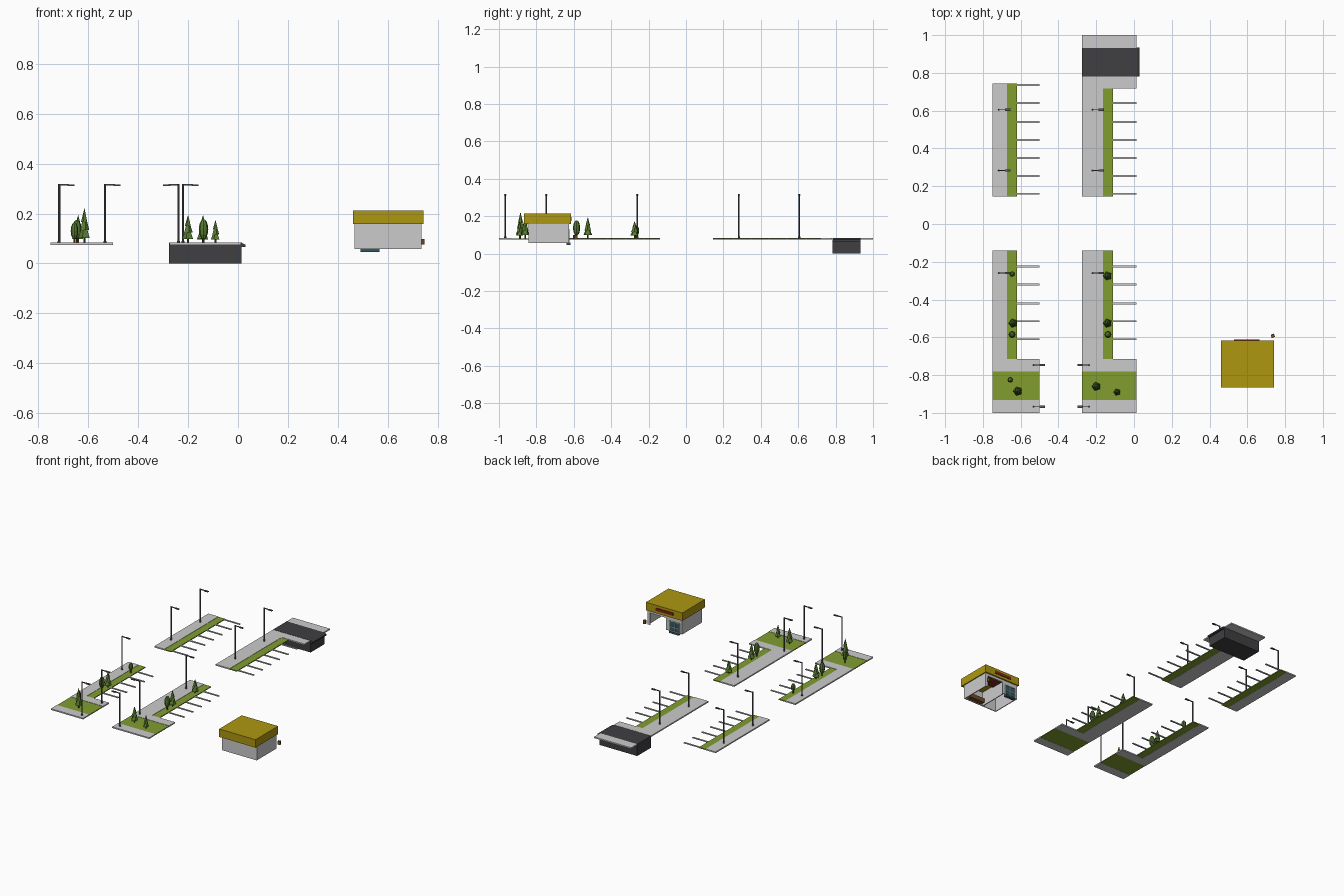
import bpy, bmesh, math
from mathutils import Matrix, Vector

if "Cube" in bpy.data.objects:
    bpy.data.objects.remove(bpy.data.objects["Cube"])


def material(name, rgb):
    m = bpy.data.materials.new(name)
    m.diffuse_color = (*rgb, 1)
    m.use_nodes = True
    m.node_tree.nodes["Principled BSDF"].inputs["Base Color"].default_value = m.diffuse_color
    return m


GREEN = material("grass", (0.22, 0.34, 0.03))
LEAF = material("foliage", (0.10, 0.20, 0.03))
TRUNK = material("bark", (0.12, 0.06, 0.02))
DARK = material("asphalt", (0.05, 0.05, 0.055))
METAL = material("lamp_metal", (0.10, 0.10, 0.11))
YELLOW = material("yellow", (0.42, 0.31, 0.005))
GLASS = material("teal_glass", (0.03, 0.10, 0.13))
RED = material("dark_red", (0.22, 0.02, 0.01))
BROWN = material("brown", (0.16, 0.07, 0.02))


def finish(name, bm, *mats):
    bmesh.ops.recalc_face_normals(bm, faces=bm.faces)
    me = bpy.data.meshes.new(name)
    bm.to_mesh(me)
    bm.free()
    for m in mats:
        if m:
            me.materials.append(m)
    ob = bpy.data.objects.new(name, me)
    bpy.context.collection.objects.link(ob)
    return ob


def add_box(bm, x, y, z):
    mat = Matrix.Translation(((x[0] + x[1]) / 2, (y[0] + y[1]) / 2, (z[0] + z[1]) / 2))
    mat = mat @ Matrix.Diagonal((abs(x[1] - x[0]), abs(y[1] - y[0]), abs(z[1] - z[0]), 1))
    bmesh.ops.create_cube(bm, size=1, matrix=mat)


def boxes(name, parts, mat=None):
    bm = bmesh.new()
    for p in parts:
        add_box(bm, *p)
    return finish(name, bm, mat)


def extrude(name, outline, z0, z1, mat=None, axis="z"):
    # axis "y" takes (x, z) outlines and extrudes along y
    pos = (lambda a, b: (a, b, z0)) if axis == "z" else (lambda a, b: (a, z0, b))
    bm = bmesh.new()
    f = bm.faces.new([bm.verts.new(pos(a, b)) for a, b in outline])
    r = bmesh.ops.extrude_face_region(bm, geom=[f])
    shift = Vector((0, 0, z1 - z0)) if axis == "z" else Vector((0, z1 - z0, 0))
    bmesh.ops.translate(bm, vec=shift, verts=[v for v in r["geom"] if isinstance(v, bmesh.types.BMVert)])
    return finish(name, bm, mat)


def add_cone(bm, c, r1, r2, z0, z1, n, turn=0.0, slot=0):
    mat = Matrix.Translation((c[0], c[1], (z0 + z1) / 2)) @ Matrix.Rotation(turn, 4, "Z")
    r = bmesh.ops.create_cone(bm, cap_ends=True, segments=n, radius1=r1, radius2=r2,
                              depth=z1 - z0, matrix=mat)
    for f in {f for v in r["verts"] for f in v.link_faces}:
        f.material_index = slot


# --- pavements, grass strips and parking lines ---
PZ, GZ = (0.074, 0.083), (0.075, 0.081)


def island(tag, x0, x1, x2, x3, s, start, end, head, lines):
    # x0..x1 walk, x1..x2 grass, x2..x3 bays; s is the y direction
    a, b = s * start, s * end
    if head:
        extrude(tag + "_walk", [(x0, a), (x1, a), (x1, b), (x3, b), (x3, s * 0.78), (x0, s * 0.78)], *PZ)
        boxes(tag + "_end_walk", [((x0, x3), (s * 0.933, s * 1.0), PZ)])
    else:
        boxes(tag + "_walk", [((x0, x1), (a, b), PZ)])
    boxes(tag + "_grass_strip", [((x1, x2), (a, b), GZ)], GREEN)
    boxes(tag + "_bay_lines", [((x2, x3), (s * y - 0.005, s * y + 0.005), (0.075, 0.081)) for y in lines])
    if head and s < 0:
        boxes(tag + "_lawn", [((x0, x3), (-0.933, -0.78), GZ)], GREEN)


BACK = (0.16, 0.255, 0.35, 0.445, 0.54, 0.64)
FRONT = (0.225, 0.32, 0.42, 0.515, 0.61)
LEFT, MID = (-0.75, -0.672, -0.62, -0.5), (-0.275, -0.165, -0.11, 0.012)
island("back_left", *LEFT, 1, 0.145, 0.743, False, BACK + (0.735,))
island("back_middle", *MID, 1, 0.145, 0.718, True, BACK)
island("front_left", *LEFT, -1, 0.14, 0.714, True, FRONT)
island("front_middle", *MID, -1, 0.14, 0.714, True, FRONT)

# --- dark sunken block with its small lip ---
extrude("dark_block", [(-0.276, 0), (0.015, 0), (0.015, 0.065), (0.03, 0.065), (0.03, 0.075),
                       (0.015, 0.083), (-0.276, 0.083)], 0.782, 0.934, DARK, "y")


# --- street lamps ---
def lamp(i, x, y, d):
    bm = bmesh.new()
    add_cone(bm, (x, y), 0.006, 0.006, 0.08, 0.09, 8)
    add_cone(bm, (x, y), 0.0042, 0.0042, 0.08, 0.318, 8)
    add_box(bm, (x, x + d * 0.04), (y - 0.002, y + 0.002), (0.312, 0.318))
    add_box(bm, (x + d * 0.033, x + d * 0.062), (y - 0.006, y + 0.006), (0.311, 0.317))
    finish(f"street_lamp_{i}", bm, METAL)


LAMPS = [(x, y, 1) for x in (-0.716, -0.22) for y in (0.605, 0.283, -0.26)]
LAMPS += [(x, y, d) for x, d in ((-0.532, 1), (-0.238, -1)) for y in (-0.747, -0.967)]
for i, l in enumerate(LAMPS):
    lamp(i, *l)


# --- trees ---
def conifer(i, x, y, top, r):
    bm = bmesh.new()
    h = top - 0.08
    add_cone(bm, (x, y), 0.004, 0.004, 0.08, 0.08 + h * 0.25, 6, 0, 1)
    for k, (b, t, s) in enumerate(((0.16, 0.6, 1), (0.38, 0.8, 0.78), (0.6, 1, 0.55))):
        add_cone(bm, (x, y), r * s, 0 if k == 2 else r * s * 0.2, 0.08 + h * b, 0.08 + h * t, 5, 0.3 + k * 0.6)
    finish(f"conifer_{i}", bm, LEAF, TRUNK)


def round_tree(i, x, y, top, r):
    bm = bmesh.new()
    add_cone(bm, (x, y), 0.004, 0.004, 0.08, 0.105, 6, 0, 1)
    z0 = 0.096
    mat = Matrix.Translation((x, y, (top + z0) / 2)) @ Matrix.Diagonal((r, r, (top - z0) / 2, 1))
    bmesh.ops.create_uvsphere(bm, u_segments=8, v_segments=6, radius=1, matrix=mat)
    finish(f"round_tree_{i}", bm, LEAF, TRUNK)


for i, t in enumerate([(-0.64, -0.525, 0.195, 0.024), (-0.615, -0.885, 0.222, 0.025),
                       (-0.14, -0.275, 0.175, 0.024), (-0.14, -0.525, 0.195, 0.024),
                       (-0.2, -0.86, 0.195, 0.024), (-0.09, -0.89, 0.175, 0.019)]):
    conifer(i, *t)
for i, t in enumerate([(-0.645, -0.265, 0.15, 0.015), (-0.645, -0.585, 0.175, 0.019),
                       (-0.655, -0.825, 0.165, 0.015), (-0.138, -0.585, 0.178, 0.019)]):
    round_tree(i, *t)

# --- workshop: walls without a floor, open bay facing the back ---
X, Y, Z = (0.467, 0.735), (-0.842, -0.625), (0.057, 0.16)
T = 0.006
boxes("shop_walls", [
    ((X[0], X[0] + T), Y, Z), ((X[1] - T, X[1]), Y, Z),
    ((X[0] + T, X[1] - T), (Y[0], Y[0] + T), Z),
    ((0.578, 0.584), (Y[0] + T, Y[1] - T), Z)])
extrude("shop_facade", [(0.473, 0.057), (0.486, 0.057), (0.486, 0.13), (0.568, 0.13), (0.568, 0.057),
                        (0.592, 0.057), (0.592, 0.14), (0.715, 0.14), (0.715, 0.057),
                        (0.729, 0.057), (0.729, 0.16), (0.473, 0.16)], Y[1] - T, Y[1], None, "y")
boxes("shop_roof", [((0.46, 0.742), (-0.866, -0.616), (0.157, 0.213))], YELLOW)
boxes("shop_sign_panel", [((0.53, 0.665), (-0.616, -0.612), (0.175, 0.195))], RED)

# glazed entrance and teal step
boxes("entrance_glass", [((0.486, 0.568), (-0.63, -0.627), (0.057, 0.13))], GLASS)
boxes("entrance_frame", [((a - 0.002, a + 0.002), (-0.631, -0.622), (0.057, 0.13)) for a in (0.487, 0.527, 0.567)]
      + [((0.486, 0.568), (-0.631, -0.622), (a, a + 0.004)) for a in (0.057, 0.085, 0.126)])
boxes("entrance_step", [((0.49, 0.566), (-0.64, -0.618), (0.045, 0.058))], GLASS)

# raised bay shutter and a bench inside
boxes("bay_shutter", [((0.592, 0.715), (-0.72, -0.632), (0.141, 0.147))], RED)
boxes("bay_bench", [((0.6, 0.715), (-0.834, -0.80), (0.06, 0.09))], BROWN)

# small bin beside the bay
bin_ob = boxes("corner_bin", [((-0.009, 0.009), (-0.009, 0.009), (0.075, 0.098))], BROWN)
bin_ob.location = (0.735, -0.592, 0)
bin_ob.rotation_euler.z = math.radians(20)
